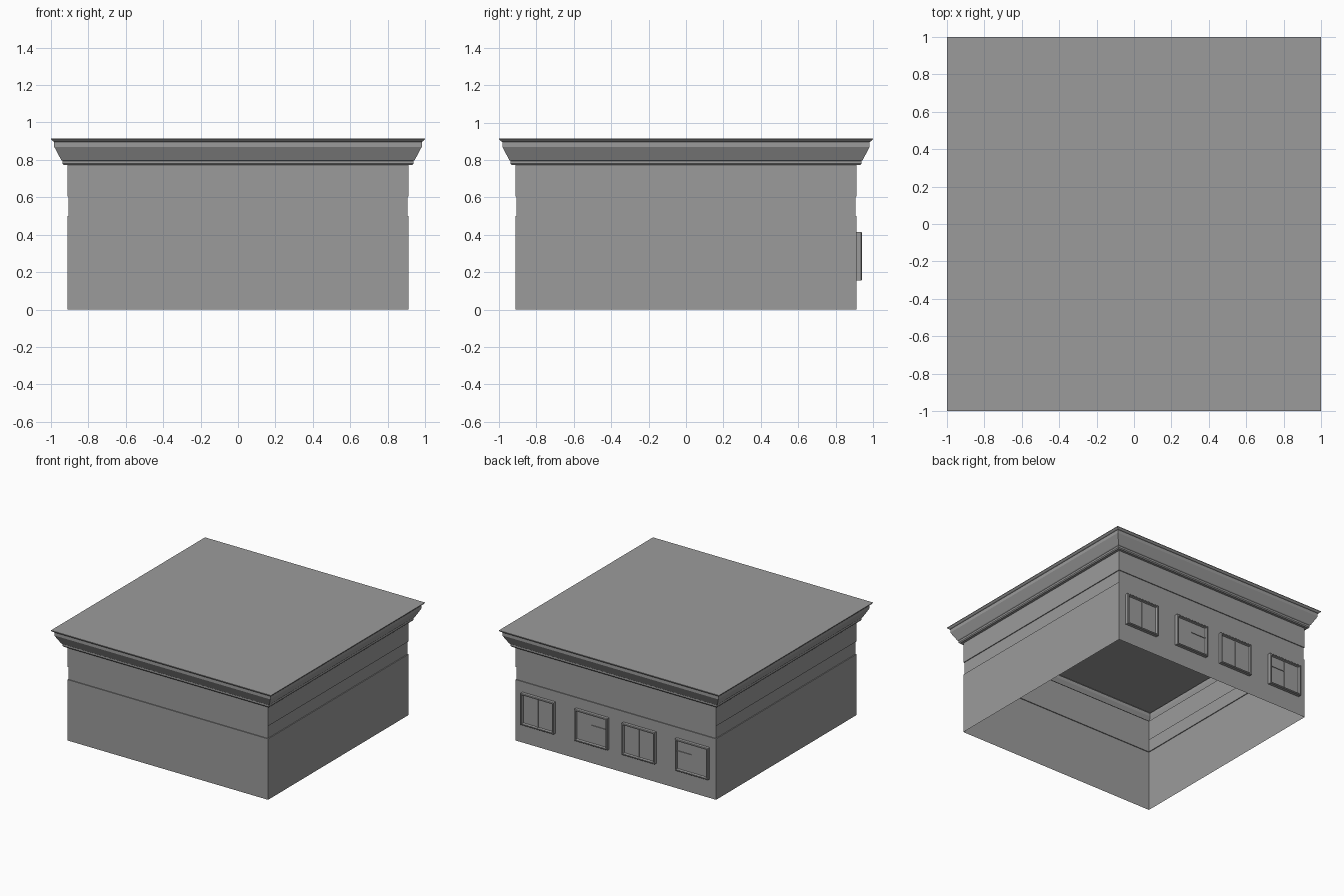
import bpy, bmesh
from mathutils import Matrix

cube = bpy.data.objects.get("Cube")
if cube:
    bpy.data.objects.remove(cube, do_unlink=True)

# One plain stone colour for everything
COLOUR = (0.33, 0.33, 0.33, 1)
stone = bpy.data.materials.new("grey stone")
stone.use_nodes = True
stone.diffuse_color = COLOUR
stone.node_tree.nodes["Principled BSDF"].inputs["Base Color"].default_value = COLOUR


def finish(name, bm, matrix):
    mesh = bpy.data.meshes.new(name)
    bm.to_mesh(mesh)
    bm.free()
    mesh.materials.append(stone)
    obj = bpy.data.objects.new(name, mesh)
    obj.matrix_world = matrix
    bpy.context.collection.objects.link(obj)
    return obj


def loft(name, rings, cap=False, matrix=Matrix()):
    """Skin rectangular rings (half width, half depth, height)."""
    bm = bmesh.new()
    loops = [[bm.verts.new((sx * a, sy * b, h))
              for sx, sy in ((-1, -1), (1, -1), (1, 1), (-1, 1))]
             for a, b, h in rings]
    for low, high in zip(loops, loops[1:]):
        for i in range(4):
            j = (i + 1) % 4
            bm.faces.new((low[i], low[j], high[j], high[i]))
    if cap:
        bm.faces.new(loops[-1])
    return finish(name, bm, matrix)


def square_loft(name, profile, cap=False):
    return loft(name, [(r, r, z) for r, z in profile], cap)


def bar(name, x, z, width, height, depth, matrix):
    bm = bmesh.new()
    bmesh.ops.create_cube(bm, size=1)
    bmesh.ops.scale(bm, vec=(width, height, depth), verts=bm.verts)
    bmesh.ops.translate(bm, vec=(x, z, depth / 2 + GLASS), verts=bm.verts)
    return finish(name, bm, matrix)


# Hollow walls, open underneath, with a shallow recessed band
WALL, BAND = 0.912, 0.905
square_loft("lower_wall", [(WALL, 0), (WALL, 0.5), (BAND, 0.5)])
square_loft("recessed_band", [(BAND, 0.5), (BAND, 0.605)])
square_loft("upper_wall", [(BAND, 0.605), (WALL, 0.605), (WALL, 0.772)])

# Flaring cornice and the flat roof closing it
square_loft("cornice", [(WALL, 0.772), (0.932, 0.772), (0.938, 0.78),
                        (0.938, 0.795), (0.945, 0.80), (0.982, 0.87),
                        (0.982, 0.897), (0.99, 0.90), (1.0, 0.91), (1.0, 0.914)])
square_loft("roof", [(1.0, 0.914)], cap=True)

# Back windows: local x runs towards -x, local y up, local z out of the wall
GLASS, FRONT = 0.012, 0.028
HALF_W, HALF_H, RIM = 0.15, 0.13, 0.016
IN_W, IN_H = HALF_W - RIM, HALF_H - RIM
FACING_BACK = Matrix(((-1, 0, 0, 0), (0, 0, 1, WALL), (0, 1, 0, 0.285), (0, 0, 0, 1)))

# Centre, has upright bar, side of the short crossbar (0 for none)
WINDOWS = ((0.697, True, 0), (0.21, False, 1), (-0.22, True, 0), (-0.704, True, -1))
for n, (x, upright, side) in enumerate(WINDOWS, 1):
    place = Matrix.Translation((x, 0, 0)) @ FACING_BACK
    loft(f"window_frame_{n}", [(HALF_W, HALF_H, 0), (HALF_W, HALF_H, FRONT - 0.004),
                               (HALF_W - 0.004, HALF_H - 0.004, FRONT),
                               (IN_W + 0.004, IN_H + 0.004, FRONT),
                               (IN_W, IN_H, GLASS)], matrix=place)
    loft(f"window_pane_{n}", [(IN_W, IN_H, GLASS)], cap=True, matrix=place)
    if upright:
        bar(f"window_upright_{n}", 0, 0, 0.008, 2 * IN_H, 0.006, place)
    if side:
        bar(f"window_crossbar_{n}", side * IN_W / 2, 0.03, IN_W, 0.008, 0.006, place)
